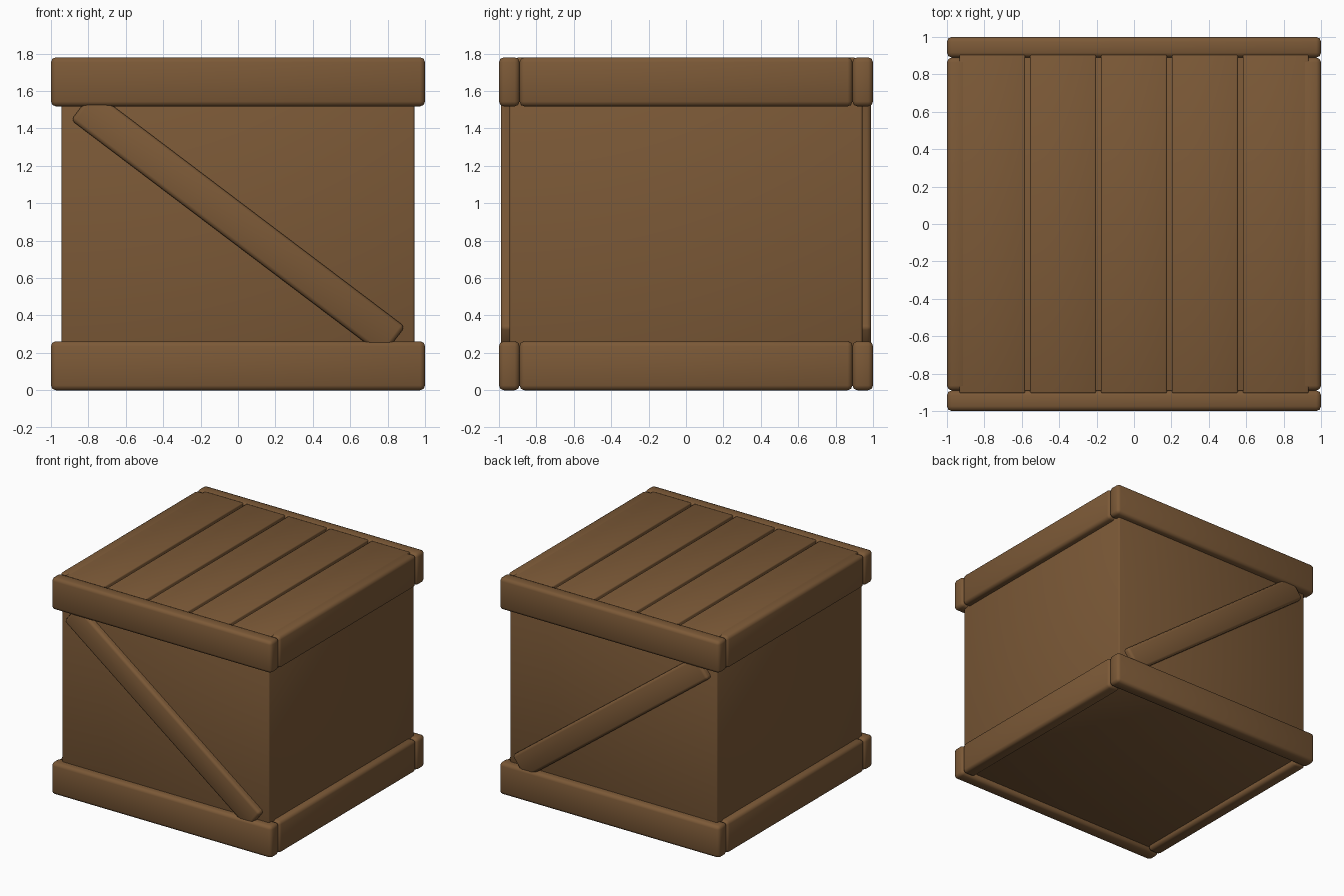
import bpy, math

if "Cube" in bpy.data.objects:
    bpy.data.objects.remove(bpy.data.objects["Cube"])

wood = bpy.data.materials.new("brown wood")
wood.diffuse_color = (0.2, 0.1, 0.038, 1)
wood.use_nodes = True
wood.node_tree.nodes["Principled BSDF"].inputs["Base Color"].default_value = wood.diffuse_color


def board(name, size, loc, bevel, angle=0):
    """Rounded plank, optionally tilted about the y axis."""
    bpy.ops.mesh.primitive_cube_add(size=1, location=loc)
    ob = bpy.context.object
    ob.name = name
    ob.scale = size
    bpy.ops.object.transform_apply(location=False, rotation=False, scale=True)
    ob.data.materials.append(wood)
    if bevel:
        mod = ob.modifiers.new("rounded edges", "BEVEL")
        mod.width = bevel
        mod.segments = 2
        bpy.ops.object.modifier_apply(modifier=mod.name)
    ob.rotation_euler = (0, angle, 0)
    bpy.ops.object.shade_smooth_by_angle(angle=math.radians(50))
    return ob


# Box body, recessed at the bottom
board("crate_body", (1.885, 1.885, 1.70), (0, 0, 0.89), 0.01)

# Rails around the bottom and top
H = 0.262
for level, z in (("bottom", H / 2), ("top", 1.78 - H / 2)):
    for side, s in (("front", -1), ("back", 1)):
        board(f"{level}_{side}_rail", (2, 0.11, H), (0, s * 0.945, z), 0.026)
    for side, s in (("left", -1), ("right", 1)):
        board(f"{level}_{side}_rail", (0.11, 1.78, H), (s * 0.945, 0, z), 0.026)

# Five lid slats with narrow gaps
for i in range(5):
    board(f"lid_slat_{i + 1}", (0.352, 1.81, 0.1), ((i - 2) * 0.379, 0, 1.7295), 0.008)

# Diagonal braces on the front and back, low at the right of the front view
for side, s in (("front", -1), ("back", 1)):
    board(f"{side}_brace", (2.09, 0.11, 0.196), (0, s * 0.935, 0.892), 0.022,
          math.radians(37.1))
